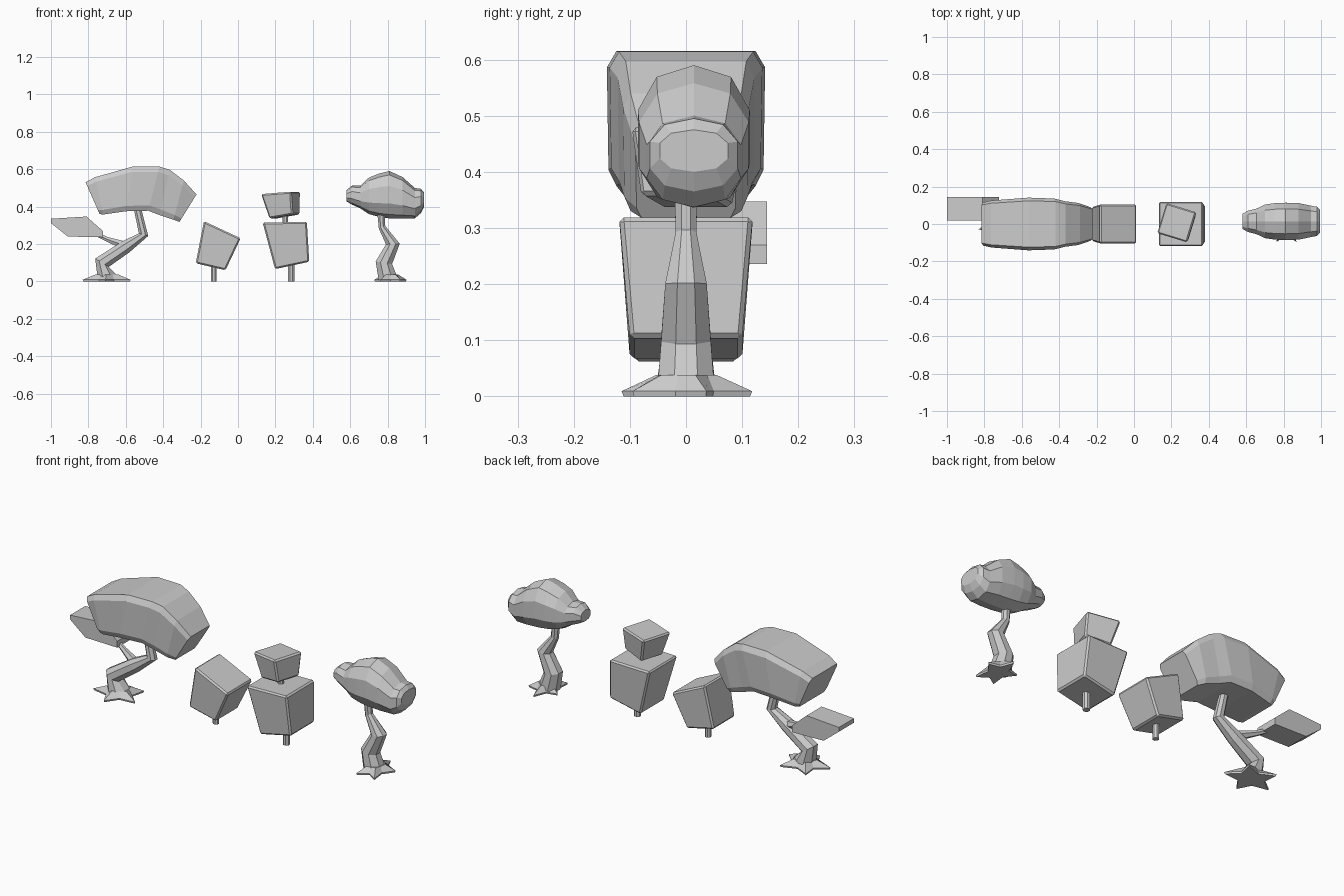
import bpy, bmesh, math
from mathutils import Vector

if "Cube" in bpy.data.objects:
    bpy.data.objects.remove(bpy.data.objects["Cube"])


def loft(name, rings, bevel=0):
    """Skin a list of equal-length rings and cap both ends."""
    bm = bmesh.new()
    rows = [[bm.verts.new(p) for p in r] for r in rings]
    n = len(rows[0])
    for a, b in zip(rows, rows[1:]):
        for i in range(n):
            j = (i + 1) % n
            bm.faces.new((a[i], a[j], b[j], b[i]))
    bm.faces.new(rows[0])
    bm.faces.new(rows[-1])
    if bevel:
        bmesh.ops.bevel(bm, geom=bm.edges[:], offset=bevel, segments=1, affect='EDGES')
    bmesh.ops.recalc_face_normals(bm, faces=bm.faces[:])
    mesh = bpy.data.meshes.new(name)
    bm.to_mesh(mesh)
    bm.free()
    ob = bpy.data.objects.new(name, mesh)
    bpy.context.collection.objects.link(ob)
    return ob


def tube(name, path, sides=8):
    """Low-poly tube through (x, y, z, radius) points."""
    pts = [Vector(p[:3]) for p in path]
    rings = []
    for k, c in enumerate(pts):
        t = (pts[min(k + 1, len(pts) - 1)] - pts[max(k - 1, 0)]).normalized()
        v = Vector((0, 1, 0))
        v = (v - t * v.dot(t)).normalized()
        u = v.cross(t)
        r = path[k][3]
        angs = [2 * math.pi * (i + .5) / sides for i in range(sides)]
        rings.append([c + (u * math.cos(a) + v * math.sin(a)) * r for a in angs])
    return loft(name, rings)


def roots(name, x, rx, ry, turn):
    """Flat five-pointed root star rising to the trunk foot."""
    def ring(z, point, inner):
        out = []
        for i in range(10):
            a = turn + i * math.pi / 5
            f = point if i % 2 == 0 else inner
            out.append((x + rx * f * math.cos(a), ry * f * math.sin(a), z))
        return out
    loft(name, [ring(0, .97, .5), ring(.009, 1, .52), ring(.038, .46, .4)])


def block(name, tl, tr, br, bl, top_y, bot_y, yc=0, yaw=0, bevel=.008):
    """Tapered block from its front (x, z) corners and depth half-widths."""
    cx = (tl[0] + tr[0]) / 2
    c, s = math.cos(yaw), math.sin(yaw)

    def quad(l, r, h):
        out = []
        for (x, z), y in ((l, -h), (r, -h), (r, h), (l, h)):
            dx = x - cx
            out.append((cx + dx * c - y * s, yc + dx * s + y * c, z))
        return out
    loft(name, [quad(bl, br, bot_y), quad(tl, tr, top_y)], bevel)


# Wide bent tree: crown sections (top x, z, bottom x, z, half depth)
crown = [(-.815, .53, -.74, .36, .116), (-.765, .557, -.72, .358, .126),
         (-.56, .615, -.60, .375, .141), (-.42, .614, -.48, .378, .136),
         (-.365, .597, -.42, .355, .122), (-.29, .54, -.345, .33, .112),
         (-.222, .465, -.313, .318, .09)]
section = [(-.88, 0), (-.98, .12), (-1, .88), (-.88, 1),
           (.88, 1), (1, .88), (.98, .12), (.88, 0)]
loft("wide_tree_crown", [[(bx + (tx - bx) * v, u * h, bz + (tz - bz) * v)
                          for u, v in section] for tx, tz, bx, bz, h in crown])
tube("wide_tree_trunk", [(-.70, 0, .02, .056), (-.727, 0, .10, .046),
                         (-.60, 0, .185, .038), (-.505, 0, .25, .028),
                         (-.54, 0, .40, .021)])
roots("wide_tree_roots", -.70, .135, .115, math.pi * 1.08)

# Side branch with its slanted leaf clump
tube("side_branch", [(-.60, 0, .19, .026), (-.70, .04, .225, .014), (-.79, .07, .27, .012)], 6)
profile = [(-1, .335), (-.81, .347), (-.723, .27), (-.723, .236), (-.91, .24), (-1, .312)]
loft("side_leaf_clump", [[(x, y, z) for x, z in profile] for y in (.018, .144)])

# Leaning block tree
block("leaning_block_crown", (-.182, .322), (.014, .231), (-.067, .06), (-.226, .097), .105, .092)
tube("leaning_block_stem", [(-.13, 0, 0, .016), (-.13, 0, .12, .016)], 8)

# Stacked block tree
block("stacked_lower_crown", (.132, .314), (.368, .319), (.381, .105), (.198, .066), .119, .1)
tube("stacked_stem", [(.285, 0, 0, .018), (.285, 0, .13, .018)], 8)
tube("stacked_neck", [(.252, 0, .29, .016), (.252, 0, .38, .016)], 8)
block("stacked_upper_crown", (.143, .467), (.312, .48), (.315, .358), (.184, .336),
      .085, .066, .007, math.radians(-17))

# Round tree: crown sections along x (x, low z, high z, half depth)
bulbs = [(.58, .428, .488, .042), (.61, .41, .513, .058), (.655, .39, .512, .07),
         (.70, .36, .555, .092), (.755, .345, .577, .1), (.81, .337, .59, .102),
         (.88, .336, .558, .1), (.945, .337, .50, .086), (.978, .365, .495, .08),
         (.995, .40, .475, .062)]
rings = []
for x, lo, hi, h in bulbs:
    ring = []
    for i in range(10):
        a = 2 * math.pi * (i + .5) / 10
        # slightly squared-off ellipse
        ca, sa = [math.copysign(abs(f) ** .85, f) for f in (math.cos(a), math.sin(a))]
        ring.append((x, .014 + h * 1.02 * ca, (lo + hi) / 2 + (hi - lo) / 2 * sa))
    rings.append(ring)
loft("round_tree_crown", rings)
tube("round_tree_trunk", [(.80, 0, .02, .054), (.78, 0, .10, .048),
                          (.828, 0, .20, .04), (.77, 0, .29, .02), (.765, 0, .37, .022)])
roots("round_tree_roots", .815, .09, .118, math.pi / 2)
